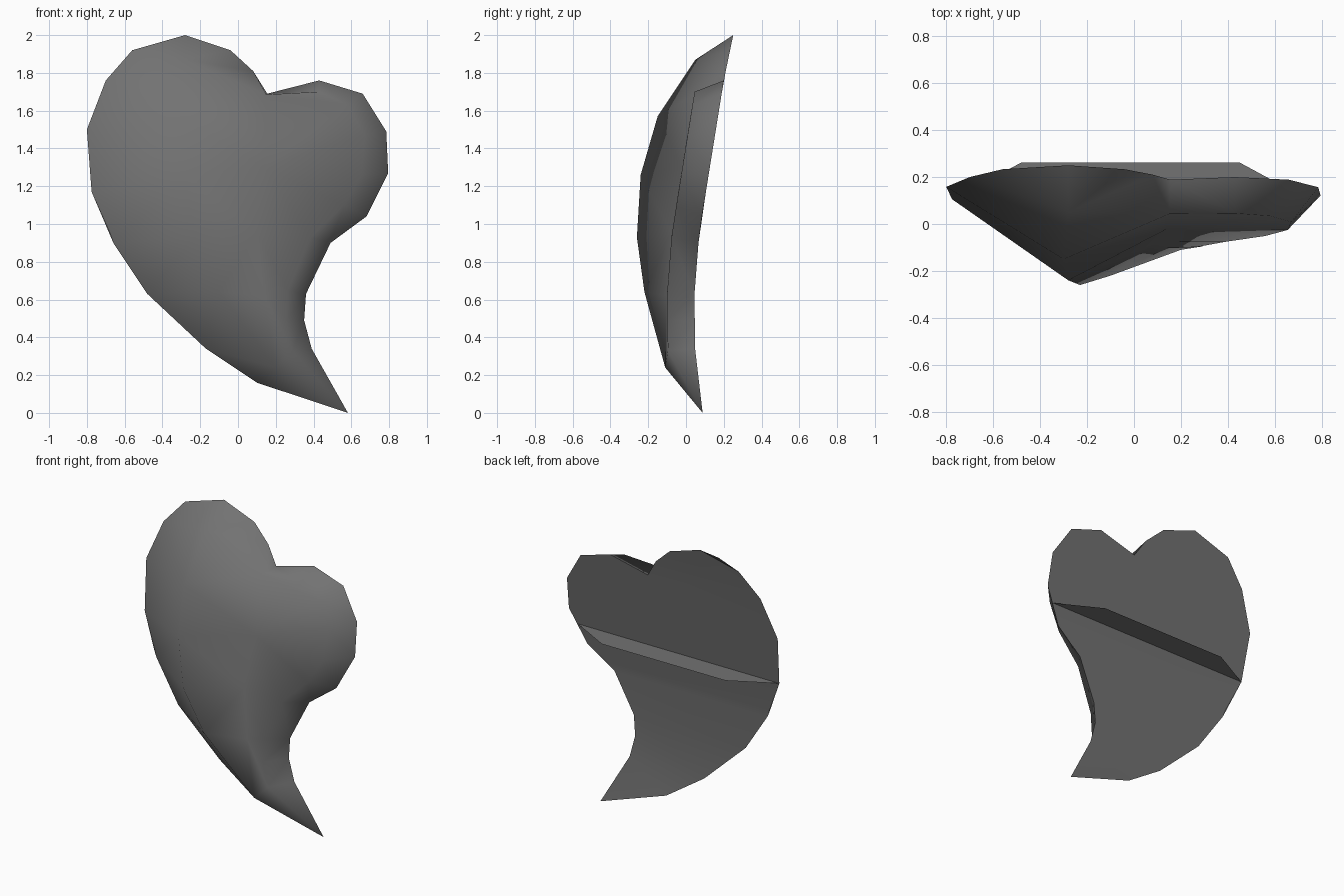
import bpy, bmesh, math
from mathutils import Vector

if "Cube" in bpy.data.objects:
    bpy.data.objects.remove(bpy.data.objects["Cube"])

# Back sheet depth as a function of height
PROFILE = [(0.0, 0.088), (0.34, 0.048), (0.63, 0.045), (0.95, 0.07), (1.76, 0.2), (2.0, 0.25)]


def depth(z):
    for (z0, y0), (z1, y1) in zip(PROFILE, PROFILE[1:]):
        if z <= z1:
            return y0 + (y1 - y0) * max(0, z - z0) / (z1 - z0)
    return PROFILE[-1][1]


def lift(points, offset=0.0):
    return [Vector((x, depth(z) - offset, z)) for x, z in points]


# Outline halves, each from the top of the big lobe to the pointed tip
TOP, TIP = (-0.28, 2.0), (0.582, 0.0)
LEFT = [(-0.56, 1.92), (-0.70, 1.76), (-0.80, 1.50), (-0.775, 1.17), (-0.66, 0.90),
        (-0.48, 0.63), (-0.17, 0.34), (0.10, 0.16)]
CLEFT = [(-0.04, 1.92), (0.08, 1.81)]
RIGHT = [(0.155, 1.69), (0.43, 1.76), (0.66, 1.69), (0.785, 1.49), (0.795, 1.27), (0.68, 1.04),
         (0.49, 0.90), (0.36, 0.63), (0.35, 0.49), (0.39, 0.34)]
# Front edge of the bevelled rim around the small lobe
RIM = [(0.15, 1.685), (0.43, 1.70), (0.58, 1.63), (0.67, 1.47), (0.655, 1.26), (0.56, 1.10),
       (0.385, 0.93), (0.265, 0.65), (0.255, 0.49), (0.29, 0.33)]
# Foot of the bulge, where it meets the flatter small lobe
VALLEY = [(0.14, 1.30), (0.10, 0.95), (0.14, 0.62)]
# Crest of the bulging front
CREST = [(-0.28, 0.05, 1.87), (-0.30, -0.15, 1.57), (-0.28, -0.24, 1.26),
         (-0.23, -0.26, 0.93), (-0.10, -0.22, 0.64), (0.2, -0.11, 0.24)]

metal = bpy.data.materials.new("dark_grey")
metal.diffuse_color = (0.17, 0.17, 0.17, 1)
metal.use_nodes = True
metal.node_tree.nodes["Principled BSDF"].inputs["Base Color"].default_value = metal.diffuse_color


def finish(name, bm, angle=0):
    me = bpy.data.meshes.new(name)
    bm.to_mesh(me)
    bm.free()
    me.materials.append(metal)
    ob = bpy.data.objects.new(name, me)
    bpy.context.collection.objects.link(ob)
    if angle:
        bpy.ops.object.select_all(action='DESELECT')
        ob.select_set(True)
        bpy.context.view_layer.objects.active = ob
        bpy.ops.object.shade_smooth_by_angle(angle=math.radians(angle))
    return ob


def bridge(bm, a, b):
    """Triangles between two chains, always taking the shorter diagonal."""
    i = j = 0
    while i < len(a) - 1 or j < len(b) - 1:
        da = (a[i + 1].co - b[j].co).length if i < len(a) - 1 else 1e9
        db = (a[i].co - b[j + 1].co).length if j < len(b) - 1 else 1e9
        if da <= db:
            tri, i = (a[i], b[j], a[i + 1]), i + 1
        else:
            tri, j = (a[i], b[j], b[j + 1]), j + 1
        if len(set(tri)) == 3:
            bm.faces.new(tri)


# Bulged front and rim
bm = bmesh.new()
add = lambda pts: [bm.verts.new(p) for p in pts]
top, tip = add(lift([TOP, TIP]))
left, cleft, right = add(lift(LEFT)), add(lift(CLEFT)), add(lift(RIGHT))
rim, crest = add(lift(RIM, 0.145)), add(CREST)
valley = [rim[0]] + add(lift(VALLEY, 0.147)) + [rim[-1]]
ridge = [top] + crest + [tip]
bridge(bm, [top] + left + [tip], ridge)
bridge(bm, [top] + cleft + valley + [tip], ridge)
bridge(bm, rim, valley)
bridge(bm, right + [tip], rim + [tip])
bm.faces.new((cleft[1], right[0], rim[0]))
bmesh.ops.recalc_face_normals(bm, faces=bm.faces)
if sum(f.normal.y * f.calc_area() for f in bm.faces) > 0:
    bmesh.ops.reverse_faces(bm, faces=bm.faces)
finish("bulged_front", bm, 180)

# Curved back sheet: flat outline cut at each bend, then bent to the profile
bm = bmesh.new()
loop = [TOP] + CLEFT + RIGHT + [TIP] + LEFT[::-1]
bm.faces.new([bm.verts.new((x, 0, z)) for x, z in loop])
for z in (0.34, 0.63, 0.95, 1.17):
    bmesh.ops.bisect_plane(bm, geom=bm.verts[:] + bm.edges[:] + bm.faces[:], dist=1e-4,
                           plane_co=(0, 0, z), plane_no=(0, 0, 1))
bmesh.ops.triangulate(bm, faces=bm.faces)
for v in bm.verts:
    v.co.y = depth(v.co.z)
bm.normal_update()
bmesh.ops.reverse_faces(bm, faces=[f for f in bm.faces if f.normal.y < 0])
finish("back_sheet", bm, 40)

# Thin horizontal grip plate across the back
bm = bmesh.new()
y = depth(1.17)
bm.faces.new([bm.verts.new(p) for p in
              ((-0.775, y, 1.17), (-0.48, 0.262, 1.17), (0.45, 0.262, 1.17), (0.74, y, 1.17))])
finish("grip_plate", bm)
